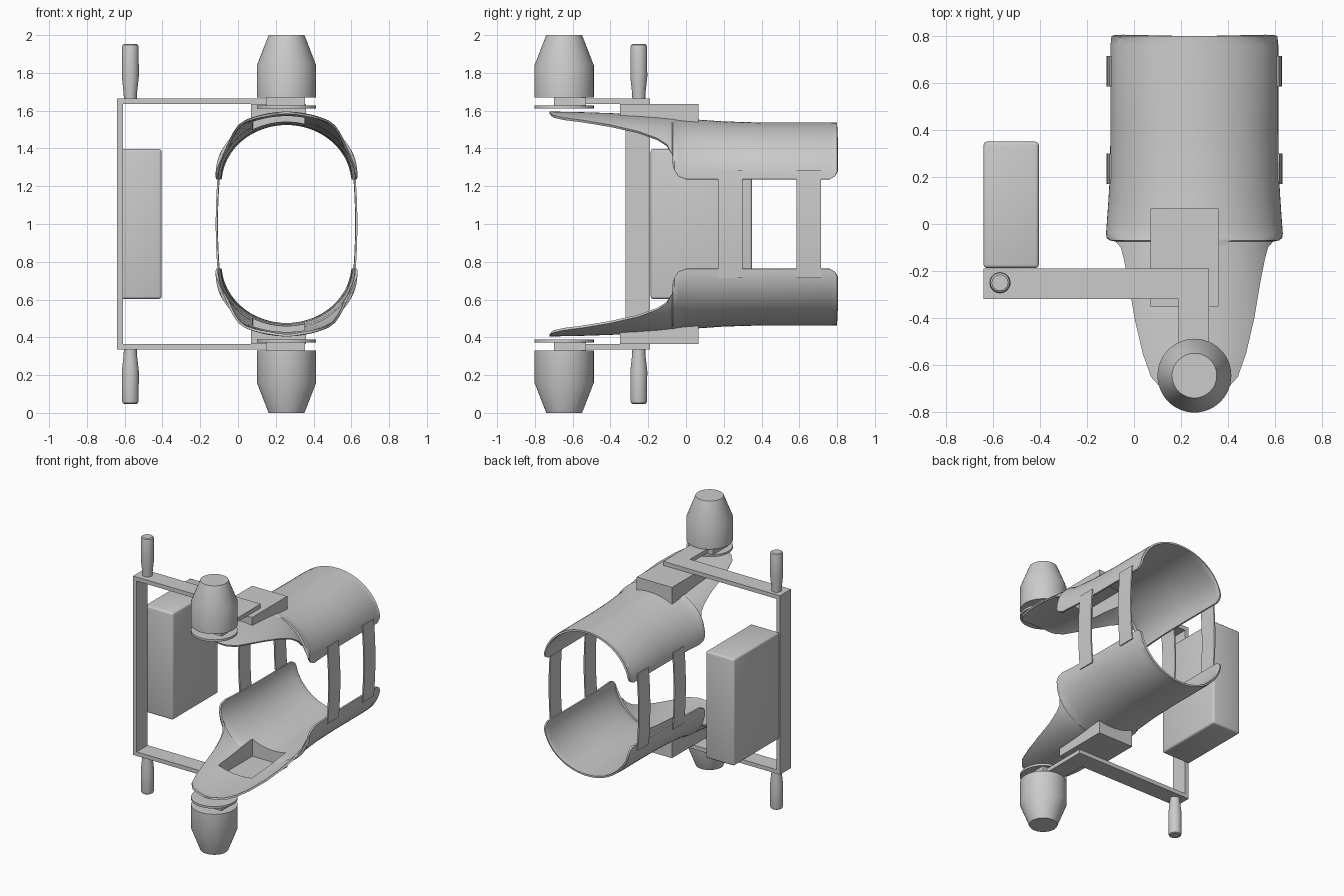
import bpy, bmesh
from math import asin, sin, cos, pi, radians
from mathutils import Matrix, Vector

if "Cube" in bpy.data.objects:
    bpy.data.objects.remove(bpy.data.objects["Cube"], do_unlink=True)

GREY = (0.6, 0.6, 0.6, 1)
grey = bpy.data.materials.new("plain grey")
grey.use_nodes = True
grey.diffuse_color = GREY
grey.node_tree.nodes["Principled BSDF"].inputs["Base Color"].default_value = GREY

CX = 0.257      # centre line of the cradle and rotor pods
POD_Y = -0.645


def finish(bm, name, angle=35):
    bmesh.ops.recalc_face_normals(bm, faces=bm.faces)
    mesh = bpy.data.meshes.new(name)
    bm.to_mesh(mesh)
    bm.free()
    mesh.materials.append(grey)
    obj = bpy.data.objects.new(name, mesh)
    bpy.context.collection.objects.link(obj)
    smooth(obj, angle)
    return obj


def smooth(obj, angle=35):
    bpy.ops.object.select_all(action="DESELECT")
    obj.select_set(True)
    bpy.context.view_layer.objects.active = obj
    bpy.ops.object.shade_smooth_by_angle(angle=radians(angle))


def bake(obj):
    """Replace the mesh by its modified result."""
    deps = bpy.context.evaluated_depsgraph_get()
    mesh = bpy.data.meshes.new_from_object(obj.evaluated_get(deps))
    obj.modifiers.clear()
    obj.data = mesh
    smooth(obj)


def mirrored(obj, name):
    """Copy a part to the underside, reflected about z = 1."""
    mesh = obj.data.copy()
    mesh.transform(Matrix.Translation((0, 0, 2)) @ Matrix.Diagonal((1, 1, -1, 1)))
    mesh.flip_normals()
    copy = bpy.data.objects.new(name, mesh)
    bpy.context.collection.objects.link(copy)
    smooth(copy)


def add_box(bm, lo, hi):
    lo, hi = Vector(lo), Vector(hi)
    m = Matrix.Translation((lo + hi) / 2) @ Matrix.Diagonal((*(hi - lo), 1))
    return bmesh.ops.create_cube(bm, size=1, matrix=m)["verts"]


def box(name, lo, hi, bevel=0):
    bm = bmesh.new()
    add_box(bm, lo, hi)
    if bevel:
        bmesh.ops.bevel(bm, geom=bm.edges[:], offset=bevel, segments=3,
                        profile=0.5, affect="EDGES")
    return finish(bm, name)


def lathe(name, x, y, profile, sides=48):
    bm = bmesh.new()
    rings = [[bm.verts.new((x + r * cos(2 * pi * i / sides), y + r * sin(2 * pi * i / sides), z))
              for i in range(sides)] for r, z in profile]
    for a, b in zip(rings, rings[1:]):
        for i in range(sides):
            j = (i + 1) % sides
            bm.faces.new((a[i], a[j], b[j], b[i]))
    bm.faces.new(rings[0])
    bm.faces.new(rings[-1])
    return finish(bm, name, 25)


# Cradle stations: y, half width, crown height, rim height
STATIONS = [
    (0.80, .352, 1.537, 1.28), (0.79, .354, 1.537, 1.255), (0.76, .357, 1.537, 1.237),
    (0.4, .357, 1.537, 1.237), (0.2, .36, 1.543, 1.237), (0.1, .366, 1.55, 1.237),
    (0.0, .373, 1.557, 1.237), (-.04, .376, 1.561, 1.253), (-.06, .373, 1.564, 1.28),
    (-.07, .36, 1.566, 1.31), (-.075, .335, 1.567, 1.37), (-.10, .313, 1.57, 1.42),
    (-.15, .3, 1.574, 1.453), (-.25, .28, 1.58, 1.49), (-.4, .255, 1.587, 1.525),
    (-.55, .22, 1.592, 1.55), (-.65, .185, 1.594, 1.563), (-.70, .14, 1.595, 1.575),
    (-.715, .1, 1.595, 1.582), (-.722, .05, 1.595, 1.59)]


def arc_angle(w):
    return asin(min(1, w / .357))


def crown(x, y):
    """Height of the cradle's outer surface."""
    for a, b in zip(STATIONS, STATIONS[1:]):
        if a[0] >= y >= b[0]:
            f = (a[0] - y) / (a[0] - b[0])
            w, top, rim = (p + (q - p) * f for p, q in zip(a[1:], b[1:]))
            T = arc_angle(w)
            t = asin(min(1, abs(x - CX) / w * sin(T)))
            return top - (top - rim) * (1 - cos(t)) / (1 - cos(T))


# Cradle: lofted arcs thickened inward, with an opening under the mount
bm = bmesh.new()
N = 40
rows = []
for y, w, top, rim in STATIONS:
    T = arc_angle(w)
    rows.append([])
    for i in range(N + 1):
        t = T * (2 * i / N - 1)
        z = top - (top - rim) * (1 - cos(t)) / (1 - cos(T))
        rows[-1].append(bm.verts.new((CX + w * sin(t) / sin(T), y, z)))
for a, b in zip(rows, rows[1:]):
    for i in range(N):
        bm.faces.new((a[i], b[i], b[i + 1], a[i + 1]))
cradle = finish(bm, "upper_cradle")
if cradle.data.polygons[len(cradle.data.polygons) // 2].normal.z < 0:
    cradle.data.flip_normals()
solid = cradle.modifiers.new("thickness", "SOLIDIFY")
solid.thickness = 0.013
solid.offset = -1
X0, X1, Y0, Y1, ROOF = .07, .36, -.35, .065, 1.635
WALL = 0.008
cutter = box("opening_cutter", (X0 + WALL, Y0 + WALL, 1.3), (X1 - WALL, Y1 - WALL, 1.8))
cutter.hide_render = True
cut = cradle.modifiers.new("opening", "BOOLEAN")
cut.object = cutter
cut.operation = "DIFFERENCE"
cut.solver = "EXACT"
bake(cradle)
bpy.data.objects.remove(cutter, do_unlink=True)
mirrored(cradle, "lower_cradle")

# Mount: open box whose walls follow the cradle
bm = bmesh.new()
corners = [(X0, Y0), (X1, Y0), (X1, Y1), (X0, Y1)]
loop = []
for (ax, ay), (bx, by) in zip(corners, corners[1:] + corners[:1]):
    loop += [(ax + (bx - ax) * k / 12, ay + (by - ay) * k / 12) for k in range(12)]
low = [bm.verts.new((x, y, crown(x, y) - .012)) for x, y in loop]
high = [bm.verts.new((x, y, ROOF)) for x, y in loop]
for i in range(len(loop)):
    j = (i + 1) % len(loop)
    bm.faces.new((low[i], low[j], high[j], high[i]))
bm.faces.new(high)
mount = finish(bm, "upper_mount")
solid = mount.modifiers.new("thickness", "SOLIDIFY")
solid.thickness = WALL
solid.offset = -1
solid.use_even_offset = True
bake(mount)
mirrored(mount, "lower_mount")

# Side frame: post, with an angled arm at each end
box("frame_post", (-.64, -.32, .335), (-.61, -.19, 1.665))
bm = bmesh.new()
outline = [(-.61, -.32), (.19, -.32), (.19, -.56), (.32, -.56), (.32, -.19), (-.61, -.19)]
base = bm.faces.new([bm.verts.new((x, y, ROOF)) for x, y in outline])
up = bmesh.ops.extrude_face_region(bm, geom=[base], use_keep_orig=True)["geom"]
bmesh.ops.translate(bm, vec=(0, 0, .03), verts=[v for v in up if isinstance(v, bmesh.types.BMVert)])
arm = finish(bm, "upper_arm")
mirrored(arm, "lower_arm")

# Pods with connector and base plate
pod = lathe("upper_pod", CX, POD_Y, [(.157, 1.67), (.157, 1.84), (.095, 2)])
plate = lathe("upper_pod_plate", CX, POD_Y, [(.157, 1.612), (.157, 1.628)])
link = box("upper_pod_link", (.15, -.70, 1.626), (.355, -.53, 1.672))
# Handles
grip = lathe("upper_handle", -.57, -.25, [(.034, 1.663), (.036, 1.7), (.045, 1.78), (.044, 1.935),
                                          (.041, 1.947), (.034, 1.952)], 32)
for part in (pod, plate, link, grip):
    mirrored(part, part.name.replace("upper", "lower"))

# Equipment case
box("equipment_case", (-.64, -.187, .603), (-.405, .35, 1.397), .014)

# Straps: bowed bands joining the two cradles
for place, ya, yb, extra in (("front", .17, .30, .002), ("back", .585, .715, 0)):
    for side, s in (("left", 1), ("right", -1)):
        bm = bmesh.new()
        rings = []
        for k in range(17):
            h = k / 8 - 1
            r = .373 + extra - .013 * h * h
            rings.append([bm.verts.new((CX + s * (r + d), y, 1 + .285 * h))
                          for d, y in ((0, ya), (0, yb), (-.01, yb), (-.01, ya))])
        for a, b in zip(rings, rings[1:]):
            for i in range(4):
                j = (i + 1) % 4
                bm.faces.new((a[i], a[j], b[j], b[i]))
        bm.faces.new(rings[0])
        bm.faces.new(rings[-1])
        finish(bm, f"{place}_{side}_strap")
